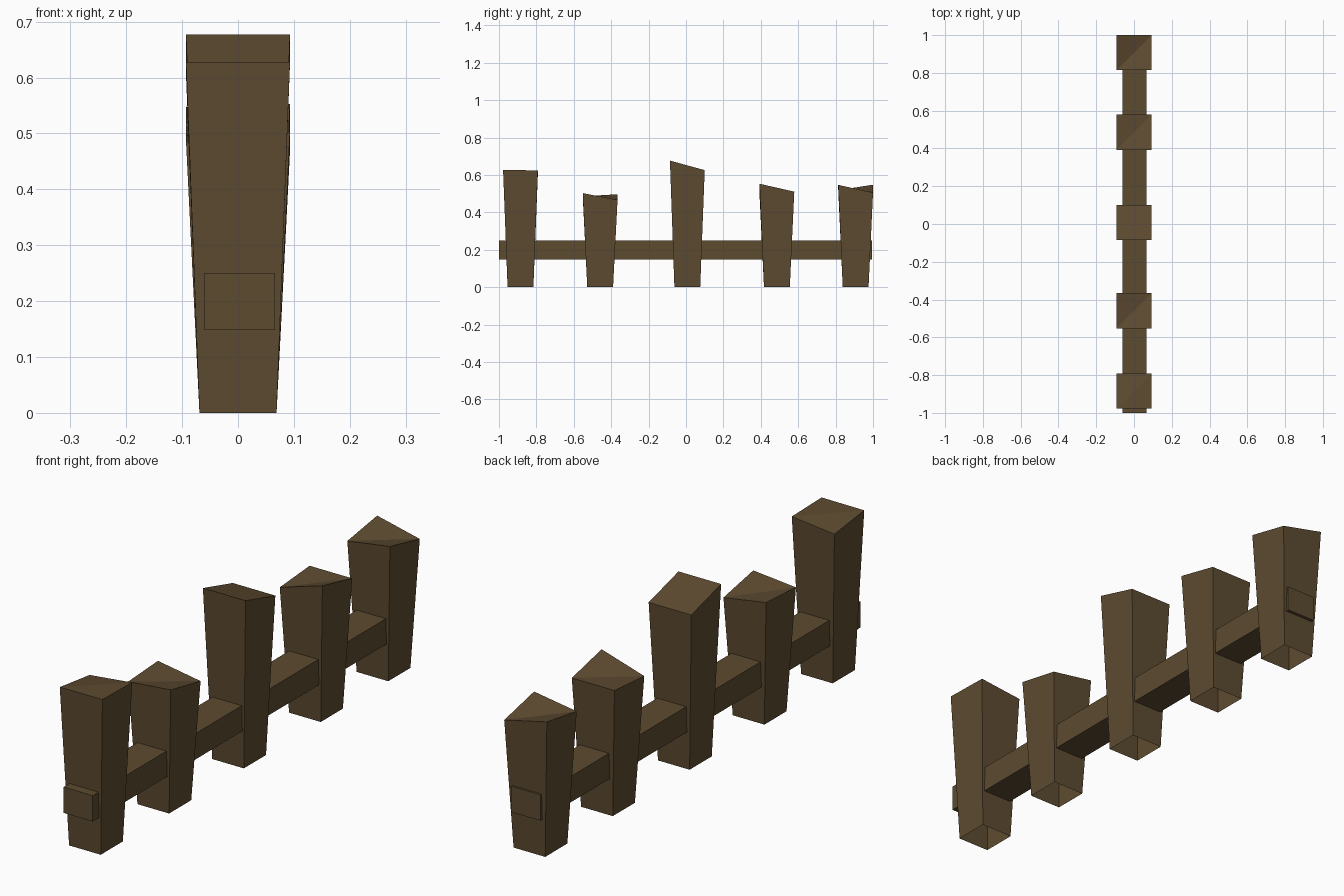
import bpy, bmesh

if "Cube" in bpy.data.objects:
    bpy.data.objects.remove(bpy.data.objects["Cube"])

wood = bpy.data.materials.new("dark_brown_wood")
wood.diffuse_color = (0.11, 0.07, 0.03, 1)
wood.use_nodes = True
wood.node_tree.nodes["Principled BSDF"].inputs["Base Color"].default_value = wood.diffuse_color


def make_object(name, bm):
    bmesh.ops.recalc_face_normals(bm, faces=bm.faces)
    mesh = bpy.data.meshes.new(name)
    bm.to_mesh(mesh)
    bm.free()
    mesh.materials.append(wood)
    obj = bpy.data.objects.new(name, mesh)
    bpy.context.collection.objects.link(obj)
    return obj


BOTTOM, TOP = 0.069, 0.093          # half widths of a post
CORNERS = [(-1, -1), (1, -1), (1, 1), (-1, 1)]


def post(name, y, heights):
    """Tapered post, open underneath, with a roughly cut top."""
    bm = bmesh.new()
    low = [bm.verts.new((sx * BOTTOM, y + sy * BOTTOM, 0)) for sx, sy in CORNERS]
    high = [bm.verts.new((sx * TOP, y + sy * TOP, h))
            for (sx, sy), h in zip(CORNERS, heights)]
    for i in range(4):
        j = (i + 1) % 4
        bm.faces.new((low[i], low[j], high[j], high[i]))
    # top folds along one diagonal
    bm.faces.new((high[0], high[1], high[2]))
    bm.faces.new((high[0], high[2], high[3]))
    make_object(name, bm)


# posts: centre y, corner heights (front left, front right, back right, back left)
POSTS = [
    (-0.885, (0.627, 0.628, 0.624, 0.604)),
    (-0.459, (0.486, 0.503, 0.467, 0.497)),
    (0.007, (0.677, 0.677, 0.626, 0.626)),
    (0.486, (0.497, 0.553, 0.511, 0.511)),
    (0.907, (0.519, 0.547, 0.506, 0.548)),
]
for n, (y, heights) in enumerate(POSTS, 1):
    post(f"post_{n}", y, heights)

# long rail running through all posts
bm = bmesh.new()
bmesh.ops.create_cube(bm, size=1)
bmesh.ops.scale(bm, vec=(0.127, 1.995, 0.102), verts=bm.verts)
bmesh.ops.translate(bm, vec=(0.0025, -0.0025, 0.199), verts=bm.verts)
make_object("rail", bm)
